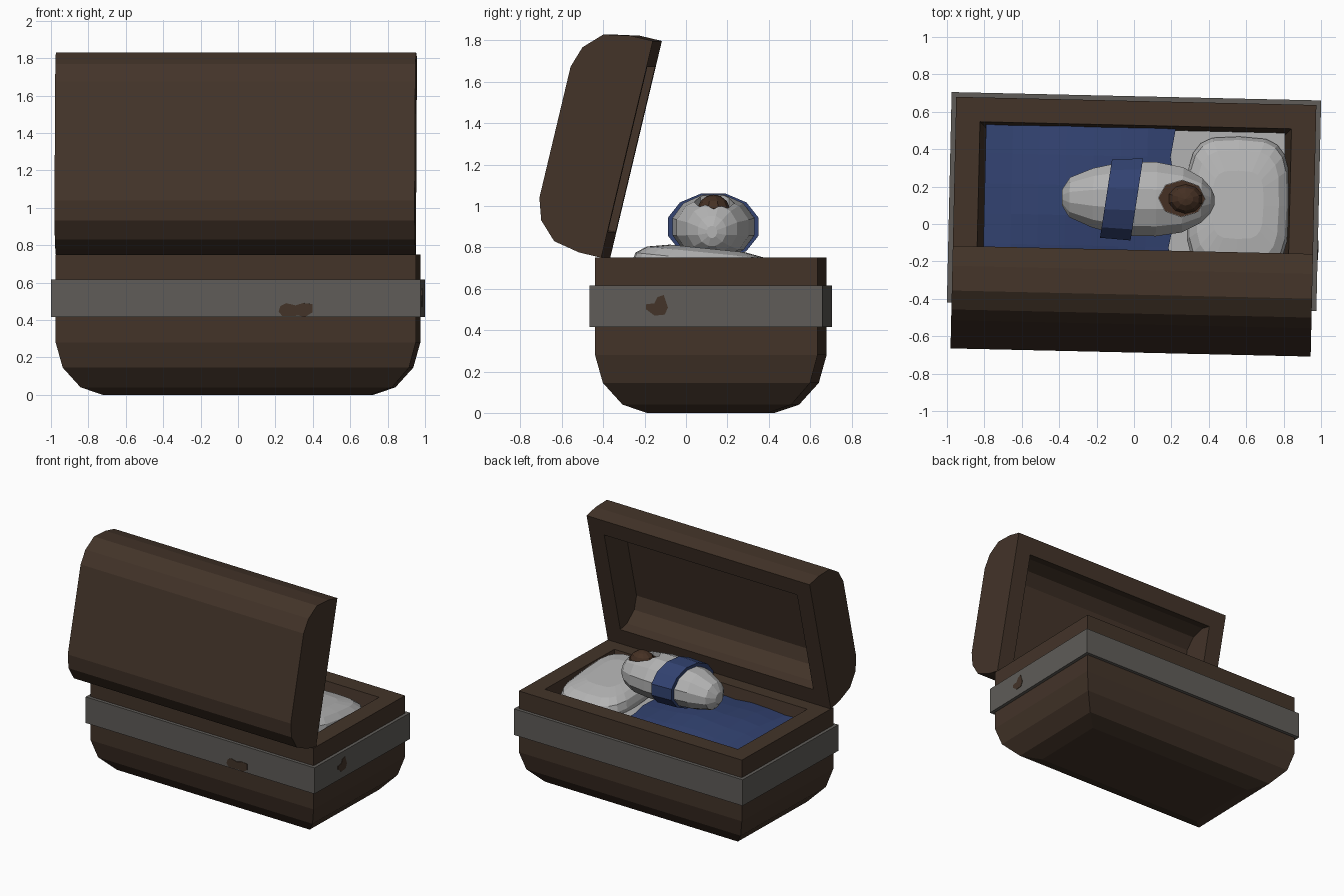
import bpy, bmesh, math
from mathutils import Matrix, Vector

if "Cube" in bpy.data.objects:
    bpy.data.objects.remove(bpy.data.objects["Cube"])

# Whole chest is turned slightly and set back behind its open lid
PLACE = Matrix.Translation((0, 0.12, 0)) @ Matrix.Rotation(math.radians(-1.3), 4, 'Z')


def material(name, rgb):
    m = bpy.data.materials.new(name)
    m.diffuse_color = (*rgb, 1)
    m.use_nodes = True
    m.node_tree.nodes["Principled BSDF"].inputs["Base Color"].default_value = m.diffuse_color
    return m


WOOD = material("dark wood", (0.056, 0.034, 0.022))
METAL = material("grey metal", (0.115, 0.108, 0.098))
CLOTH = material("white cloth", (0.45, 0.45, 0.45))
BLUE = material("blue cloth", (0.032, 0.055, 0.165))
SKIN = material("brown skin", (0.06, 0.03, 0.017))


def finish(name, bm, mat, local=Matrix()):
    bmesh.ops.recalc_face_normals(bm, faces=bm.faces)
    bm.transform(PLACE @ local)
    me = bpy.data.meshes.new(name)
    bm.to_mesh(me)
    bm.free()
    me.materials.append(mat)
    ob = bpy.data.objects.new(name, me)
    bpy.context.collection.objects.link(ob)
    return ob


def loft(name, rings, mat, local=Matrix(), closed=False):
    """Skin a list of point rings, capping both ends or joining them."""
    bm = bmesh.new()
    vr = [[bm.verts.new(p) for p in r] for r in rings]
    n = len(vr[0])
    pairs = list(zip(vr, vr[1:])) + ([(vr[-1], vr[0])] if closed else [])
    for a, b in pairs:
        for i in range(n):
            j = (i + 1) % n
            bm.faces.new((a[i], a[j], b[j], b[i]))
    if not closed:
        bm.faces.new(vr[0])
        bm.faces.new(vr[-1])
    return finish(name, bm, mat, local)


def rect(hx, hy, z):
    return [(-hx, -hy, z), (hx, -hy, z), (hx, hy, z), (-hx, hy, z)]


def oval(x, ry, rz, cy, cz, n=12, lean=0.0):
    ring = []
    for i in range(n):
        a = 2 * math.pi * (i + 0.5) / n
        y = ry * math.cos(a)
        ring.append((x + lean * y, cy + y, cz + rz * math.sin(a)))
    return ring


HX, HY = 0.963, 0.538

# Chest body: rounded underside, thick rim, tapered hollow
outer = [(0.245, 0), (0.13, 0.04), (0.037, 0.145), (0, 0.28), (0, 0.75)]
inner = [(0.13, 0.75), (0.165, 0.55)]
loft("chest_body", [rect(HX - i, HY - i, z) for i, z in outer + inner], WOOD)

# Metal band around the chest
loft("metal_band", [rect(HX + o, HY + o, z) for o, z in
                    ((0.025, 0.415), (0.025, 0.615), (-0.01, 0.615), (-0.01, 0.415))],
     METAL, closed=True)

# Lid: straight ends, rounded long edges, hollow inside, standing open at the front
lid_outer = [(0.326, 0.358), (0.43, 0.324), (0.5135, 0.24), (0.5385, 0.11), (0.5385, 0)]
lid_inner = [(0.41, 0), (0.41, 0.08), (0.36, 0.18), (0.27, 0.23)]
ang = math.radians(13.4)
s, c = math.sin(ang), math.cos(ang)
lid_frame = Matrix(((1, 0, 0, 0),
                    (0, s, -c, -0.508 + s * 0.5385),
                    (0, c, s, 0.75 + c * 0.5385),
                    (0, 0, 0, 1)))
loft("lid", [rect(HX, h, z) for h, z in lid_outer]
     + [rect(HX - 0.13, h, z) for h, z in lid_inner], WOOD, lid_frame)


# Worn spots on the band, as thin plates
def worn_spot(name, pts, place):
    rings = [[place(u, z, d) for u, z in pts] for d in (-0.003, 0.003)]
    loft(name, rings, WOOD)


worn_spot("worn_spot_front",
          [(0.23, 0.445), (0.25, 0.42), (0.34, 0.423), (0.37, 0.415), (0.41, 0.44),
           (0.41, 0.485), (0.36, 0.49), (0.32, 0.478), (0.27, 0.49), (0.24, 0.475)],
          lambda u, z, d: (u, -HY - 0.025 - d, z))
worn_spot("worn_spot_side",
          [(-0.29, 0.5), (-0.25, 0.47), (-0.2, 0.475), (-0.185, 0.51), (-0.205, 0.57),
           (-0.235, 0.56), (-0.25, 0.53), (-0.29, 0.525)],
          lambda u, z, d: (HX + 0.025 + d, u, z))

# Mattress
loft("mattress", [rect(0.80, 0.385, z) for z in (0.57, 0.64)], CLOTH)

# Blanket: gently humped sheet over the foot end
bm = bmesh.new()
bmesh.ops.create_grid(bm, x_segments=7, y_segments=5, size=1)
for v in bm.verts:
    u, w = v.co.x, v.co.y
    edge = 0.02 * math.cos(5 * w) if u > 0.9 else 0
    hump = math.cos(u * 1.5) * math.cos(w * 1.5)
    v.co = Vector((-0.295 + 0.505 * u + edge, 0.402 * w,
                   0.665 + 0.05 * hump + 0.008 * math.sin(7 * u + 3 * w)))
blanket = finish("blanket", bm, BLUE)
thick = blanket.modifiers.new("thickness", 'SOLIDIFY')
thick.thickness = 0.025
thick.offset = -1


# Pillow: soft rounded slab, leaning down toward the back
def pillow_ring(k, z):
    pts = []
    for i in range(20):
        a = 2 * math.pi * i / 20
        ca, sa = math.cos(a), math.sin(a)
        x = 0.275 * k * math.copysign(abs(ca) ** 0.55, ca)
        y = 0.365 * k * math.copysign(abs(sa) ** 0.55, sa)
        pts.append((0.555 + x, -0.005 + y, z - 0.1 * y))
    return pts


loft("pillow", [pillow_ring(k, z) for k, z in
                ((0.85, 0.63), (0.97, 0.65), (1, 0.69), (0.95, 0.74), (0.8, 0.775), (0.5, 0.795))],
     CLOTH)

# Swaddled bundle: faceted egg lying along the bed
bundle_rings = [(-0.385, 0.045, 0.045, 0.87), (-0.345, 0.11, 0.10, 0.875),
                (-0.22, 0.165, 0.14, 0.89), (-0.05, 0.205, 0.155, 0.90),
                (0.12, 0.205, 0.16, 0.90), (0.26, 0.18, 0.15, 0.895),
                (0.36, 0.125, 0.12, 0.89), (0.41, 0.07, 0.075, 0.88),
                (0.43, 0.025, 0.03, 0.875)]
bundle = loft("swaddled_bundle", [oval(x, ry, rz, 0.015, cz) for x, ry, rz, cz in bundle_rings],
              CLOTH)

# Blue sash wrapped at a slant around the bundle
loft("blue_sash", [oval(x, ry, rz, 0.012, 0.90, lean=0.13) for x, ry, rz in
                   ((-0.15, 0.217, 0.163), (0.015, 0.228, 0.166),
                    (0.015, 0.19, 0.14), (-0.15, 0.175, 0.13))], BLUE, closed=True)


# Hood opening cut in the top of the bundle
def hood_ring(k, z):
    return [(0.255 + 0.125 * k * math.cos(i * math.pi / 4),
             0.022 + 0.098 * k * math.sin(i * math.pi / 4), z) for i in range(8)]


cutter = loft("hood_cutter", [hood_ring(1, 0.985), hood_ring(1, 1.2)], CLOTH)
cutter.hide_render = True
cutter.hide_viewport = True
cut = bundle.modifiers.new("hood_opening", 'BOOLEAN')
cut.operation = 'DIFFERENCE'
cut.solver = 'EXACT'
cut.object = cutter
loft("hood_lining", [hood_ring(0.99, 0.97), hood_ring(0.99, 0.99)], SKIN)

# Face inside the hood
bm = bmesh.new()
bmesh.ops.create_uvsphere(bm, u_segments=10, v_segments=7, radius=1)
finish("face", bm, SKIN, Matrix.Translation((0.275, 0.02, 0.975))
       @ Matrix.Diagonal((0.095, 0.08, 0.08, 1)))
